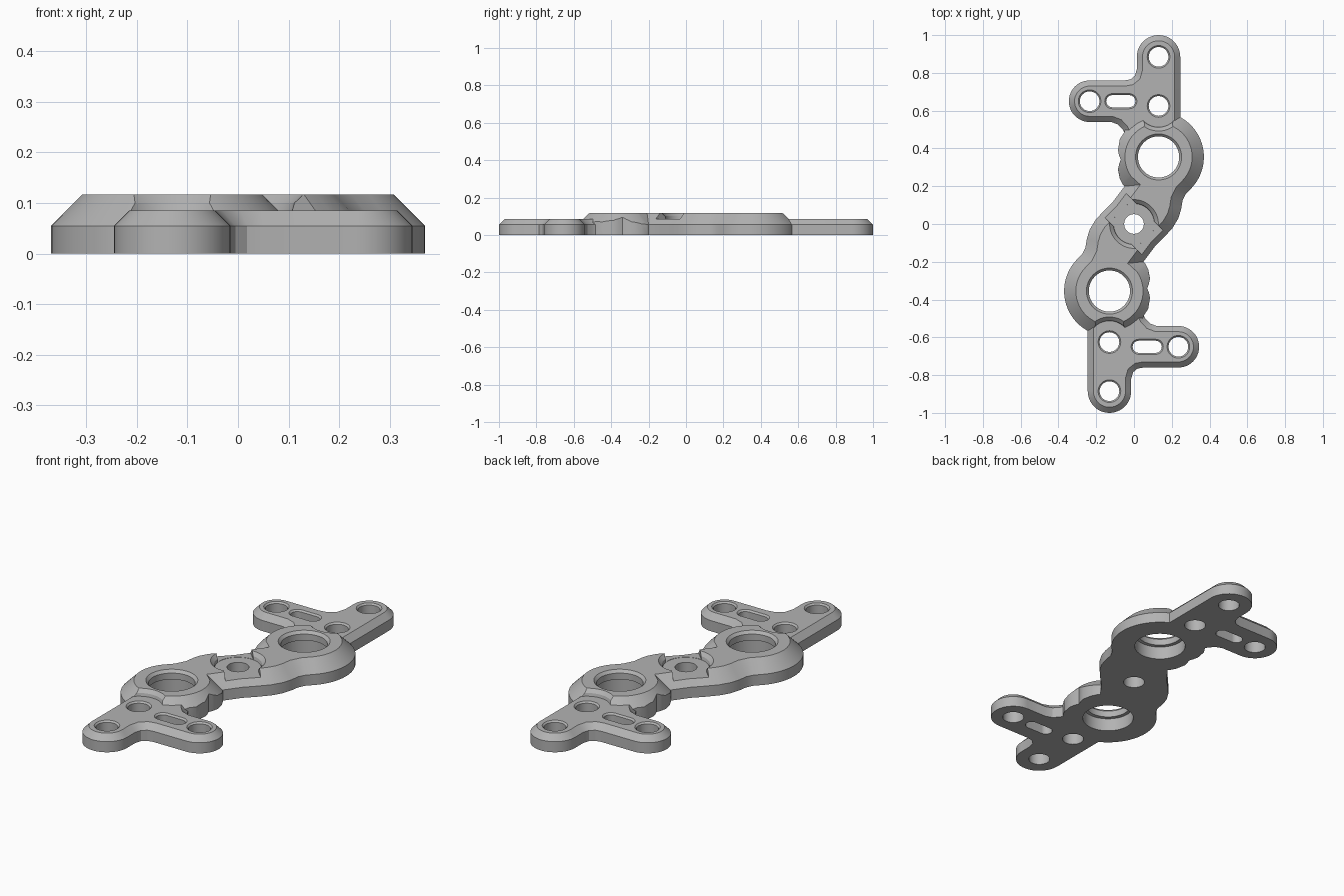
import bpy, bmesh
from math import cos, sin, radians, pi
from mathutils import Vector

cube = bpy.data.objects.get("Cube")
if cube:
    bpy.data.objects.remove(cube, do_unlink=True)

grey = bpy.data.materials.new("plain grey")
grey.use_nodes = True
grey.diffuse_color = (0.45, 0.45, 0.45, 1)
grey.node_tree.nodes["Principled BSDF"].inputs["Base Color"].default_value = grey.diffuse_color

BASE, ARM_TOP, TOP = 0.055, 0.085, 0.117
LOBE = (0.13, 0.355)


def arc(center, r, start, end, n=24):
    angles = [radians(start + (end - start) * i / n) for i in range(n + 1)]
    return [(center[0] + r * cos(a), center[1] + r * sin(a)) for a in angles]


def circle(center, r, n=64):
    return arc(center, r, 0, 360, n)[:-1]


def slot(center, half, r):
    x, y = center
    return arc((x + half, y), r, -90, 90) + arc((x - half, y), r, 90, 270)


def turned(points):
    return [(-x, -y) for x, y in points]


def inset(points, d):
    """Move a counterclockwise outline inwards with mitred corners."""
    result = []
    for i, p in enumerate(points):
        p = Vector(p)
        a = (p - Vector(points[i - 1])).normalized()
        b = (Vector(points[(i + 1) % len(points)]) - p).normalized()
        na, nb = Vector((-a.y, a.x)), Vector((-b.y, b.x))
        result.append(tuple(p + (na + nb) * d / (1 + na.dot(nb))))
    return result


def loft(name, rings):
    """Solid through stacked outlines given as (height, outline)."""
    bm = bmesh.new()
    loops = [[bm.verts.new((x, y, z)) for x, y in pts] for z, pts in rings]
    bm.faces.new(loops[0][::-1])
    bm.faces.new(loops[-1])
    n = len(loops[0])
    for low, high in zip(loops, loops[1:]):
        for i in range(n):
            j = (i + 1) % n
            bm.faces.new((low[i], low[j], high[j], high[i]))
    bmesh.ops.recalc_face_normals(bm, faces=bm.faces)
    mesh = bpy.data.meshes.new(name)
    bm.to_mesh(mesh)
    bm.free()
    mesh.materials.append(grey)
    ob = bpy.data.objects.new(name, mesh)
    bpy.context.collection.objects.link(ob)
    return ob


def combine(target, tool, operation):
    mod = target.modifiers.new("combine", "BOOLEAN")
    mod.operation, mod.solver, mod.object = operation, "EXACT", tool
    bpy.context.view_layer.objects.active = target
    bpy.ops.object.modifier_apply(modifier=mod.name)
    bpy.data.objects.remove(tool, do_unlink=True)


def both_ends(target, name, rings, operation):
    combine(target, loft(name, rings), operation)
    combine(target, loft(name, [(z, turned(p)) for z, p in rings]), operation)


# Raised body: two round lobes joined by a slanted waist
half = [(0.05, -0.2), (0.11, -0.12), (0.16, -0.07), (0.205, -0.02), (0.235, 0.03),
        (0.25, 0.08), (0.257, 0.125), (0.275, 0.16)]
half += arc(LOBE, 0.24, -43, 217, 56)
outline = half + turned(half)
plate = loft("mounting_plate", [(0, outline), (BASE, outline), (TOP, inset(outline, TOP - BASE))])

# Wavy clearance along the inner side of each lobe
wave = [(-0.3, 0.2), (-0.3, 0.6), (-0.06, 0.6), (-0.06, 0.55), (-0.04, 0.51), (-0.055, 0.48),
        (-0.075, 0.45), (-0.085, 0.39), (-0.078, 0.36), (-0.07, 0.34), (-0.078, 0.32),
        (-0.085, 0.29), (-0.075, 0.24), (-0.055, 0.2)][::-1]
both_ends(plate, "side_clearance", [(-0.1, wave), (0.2, wave)], "DIFFERENCE")

# Sunken seats for the centre hole and the inner arm holes
seat = [(ARM_TOP - 0.001, 0.108), (0.1, 0.112), (0.15, 0.162)]
combine(plate, loft("centre_seat", [(z, circle((0, 0), r)) for z, r in seat]), "DIFFERENCE")
across = [(x * cos(-pi / 4) - y * sin(-pi / 4), x * sin(-pi / 4) + y * cos(-pi / 4))
          for x, y in ((-0.3, -0.085), (0.3, -0.085), (0.3, 0.085), (-0.3, 0.085))]
combine(plate, loft("cross_channel", [(ARM_TOP, across), (0.15, across)]), "DIFFERENCE")
both_ends(plate, "arm_seat",
          [(z, circle((0.13, 0.625), r + 0.004)) for z, r in seat], "DIFFERENCE")

# Lower L-shaped arms
arm = [(0.245, 0.4)] + arc((0.13, 0.885), 0.115, 0, 180)
arm += [(0.015, 0.82), (0.005, 0.785), (-0.018, 0.766), (-0.05, 0.76)]
arm += arc((-0.235, 0.65), 0.11, 90, 270)
arm += [(-0.12, 0.54), (-0.085, 0.527), (-0.06, 0.5), (-0.04, 0.46), (-0.03, 0.4)]
both_ends(plate, "arm", [(0, arm), (BASE, arm), (ARM_TOP, inset(arm, ARM_TOP - BASE))], "UNION")

# Large stepped holes with an inner lip
lip = [(-0.05, 0.125), (0.068, 0.125), (0.07, 0.109), (0.103, 0.109), (TOP, 0.122), (0.14, 0.145)]
both_ends(plate, "lobe_hole", [(z, circle(LOBE, r)) for z, r in lip], "DIFFERENCE")

# Countersunk screw holes and slots
sink = [(-0.05, 0), (ARM_TOP - 0.008, 0), (ARM_TOP + 0.012, 0.02)]
for spot in ((0.13, 0.885), (0.13, 0.625), (-0.235, 0.65)):
    both_ends(plate, "screw_hole", [(z, circle(spot, 0.052 + d, 48)) for z, d in sink], "DIFFERENCE")
both_ends(plate, "slot", [(z, slot((-0.07, 0.65), 0.045, 0.032 + d)) for z, d in sink], "DIFFERENCE")
combine(plate, loft("centre_hole", [(z, circle((0, 0), 0.052)) for z in (-0.05, 0.2)]), "DIFFERENCE")

# Smooth the round walls and keep the edges crisp
bpy.ops.object.select_all(action="DESELECT")
plate.select_set(True)
bpy.context.view_layer.objects.active = plate
bpy.ops.object.shade_smooth_by_angle(angle=radians(25))
